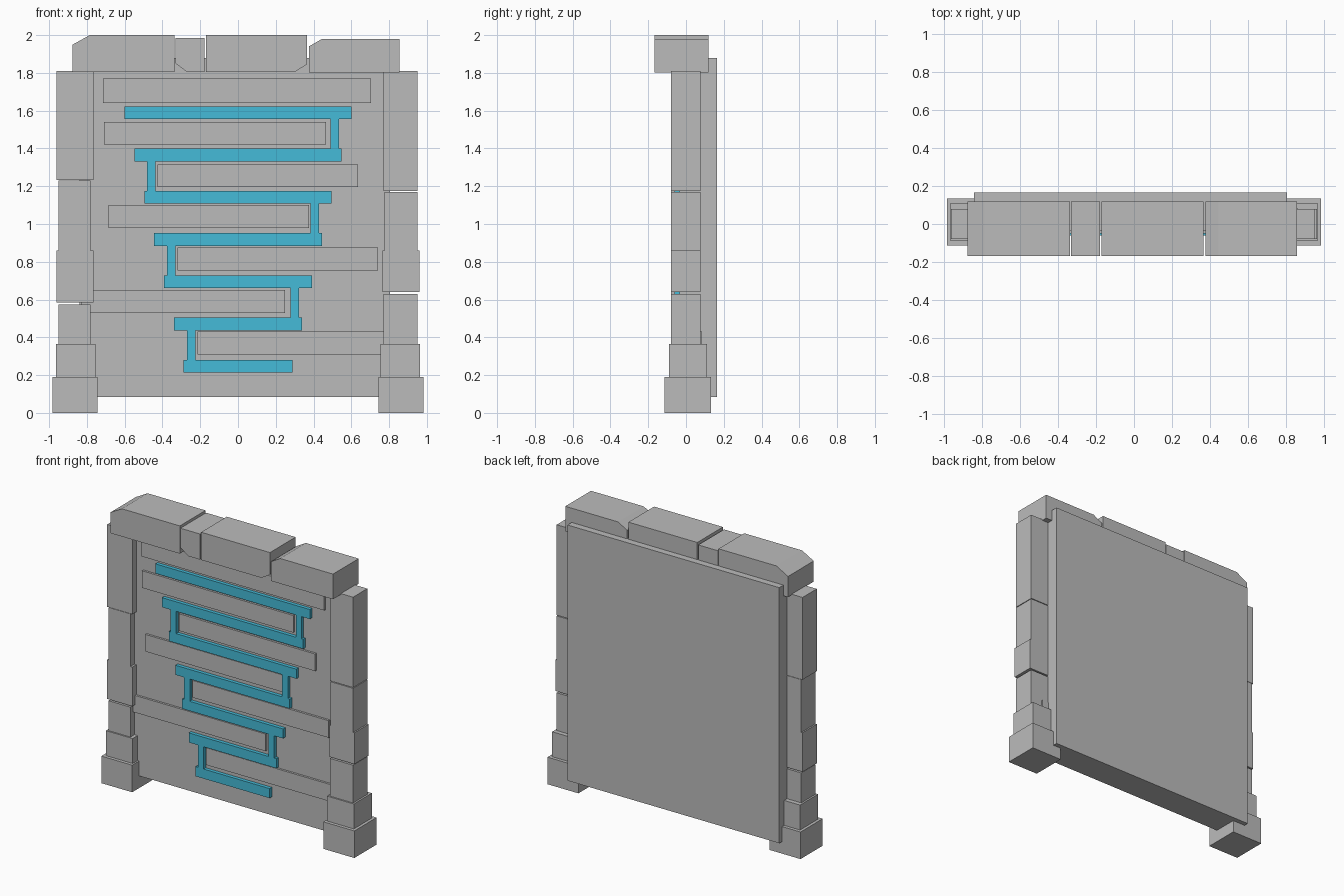
import bpy
import bmesh

cube = bpy.data.objects.get("Cube")
if cube:
    bpy.data.objects.remove(cube, do_unlink=True)


def material(name, color):
    mat = bpy.data.materials.new(name)
    mat.use_nodes = True
    mat.diffuse_color = color
    mat.node_tree.nodes["Principled BSDF"].inputs["Base Color"].default_value = color
    return mat


STONE = material("grey stone", (0.5, 0.5, 0.5, 1))
GLOW = material("bright cyan", (0.06, 0.5, 0.69, 1))


def prism(name, outline, y0, y1, mat):
    """Extrude an x-z outline from y0 (front) to y1 (back)."""
    bm = bmesh.new()
    face = bm.faces.new([bm.verts.new((x, y0, z)) for x, z in outline])
    extruded = bmesh.ops.extrude_face_region(bm, geom=[face])["geom"]
    verts = [v for v in extruded if isinstance(v, bmesh.types.BMVert)]
    bmesh.ops.translate(bm, verts=verts, vec=(0, y1 - y0, 0))
    bmesh.ops.recalc_face_normals(bm, faces=bm.faces)
    mesh = bpy.data.meshes.new(name)
    bm.to_mesh(mesh)
    bm.free()
    mesh.materials.append(mat)
    obj = bpy.data.objects.new(name, mesh)
    bpy.context.collection.objects.link(obj)
    return obj


def box(name, x0, x1, z0, z1, y0, y1, mat=STONE):
    return prism(name, [(x0, z0), (x1, z0), (x1, z1), (x0, z1)], y0, y1, mat)


# Main wall slab
box("wall_slab", -0.84, 0.805, 0.085, 1.88, -0.035, 0.165)

# Pillar feet, shared by both sides
for side, s in (("left", 1), ("right", -1)):
    for part, inner, outer, z0, z1, y0, y1 in (
            ("foot", 0.743, 0.983, 0, 0.19, -0.113, 0.133),
            ("plinth", 0.755, 0.963, 0.19, 0.365, -0.09, 0.11)):
        xs = sorted((s * inner, s * outer))
        box(f"{side}_{part}", *xs, z0, z1, y0, y1)

# Stacked pillar blocks: inner and outer x, bottom and top
stacks = {
    ("left", 1): [(0.77, 0.95, 0.365, 0.63), (0.765, 0.96, 0.64, 0.86),
                  (0.775, 0.95, 0.86, 1.17), (0.77, 0.95, 1.175, 1.81)],
    ("right", -1): [(0.78, 0.95, 0.365, 0.575), (0.765, 0.96, 0.585, 0.86),
                    (0.78, 0.95, 0.86, 1.23), (0.765, 0.96, 1.232, 1.81)],
}
for (side, s), blocks in stacks.items():
    for i, (inner, outer, z0, z1) in enumerate(blocks, 1):
        xs = sorted((s * inner, s * outer))
        box(f"{side}_pillar_block_{i}", *xs, z0, z1, -0.08, 0.078)

# Capstones with chipped corners
caps = [
    [(-0.875, 1.805), (-0.335, 1.805), (-0.335, 2), (-0.785, 2), (-0.875, 1.95)],
    [(-0.27, 1.805), (-0.178, 1.805), (-0.178, 1.985), (-0.33, 1.985), (-0.33, 1.85)],
    [(-0.17, 1.805), (0.3, 1.805), (0.365, 1.845), (0.365, 2), (-0.17, 2)],
    [(0.375, 1.803), (0.855, 1.803), (0.855, 1.98), (0.445, 1.98), (0.375, 1.94)],
]
for i, outline in enumerate(caps, 1):
    prism(f"capstone_{i}", outline, -0.167, 0.118, STONE)

# Raised stone planks, running through the slab
planks = [(-0.715, 0.705, 1.64), (-0.71, 0.465, 1.42), (-0.425, 0.635, 1.195),
          (-0.685, 0.375, 0.98), (-0.32, 0.74, 0.755), (-0.83, 0.25, 0.53),
          (-0.215, 0.86, 0.31)]
for i, (x0, x1, z0) in enumerate(planks, 1):
    top = z0 + (0.13 if i == 1 else 0.12)
    box(f"plank_{i}", x0, x1, z0, top, -0.05, 0.084)

# Cyan zigzag: shrinking bars joined by links on alternating ends
PITCH, HEIGHT = 0.2235, 0.067
for i in range(7):
    half = 0.6 - 0.052 * i
    z0 = 1.555 - PITCH * i
    box(f"cyan_bar_{i + 1}", -half, half, z0, z0 + HEIGHT, -0.06, 0, GLOW)
    if i < 6:
        s = 1 if i % 2 == 0 else -1
        centre = s * (0.513 - 0.053 * i)
        box(f"cyan_link_{i + 1}", centre - 0.022, centre + 0.022,
            z0 - PITCH + HEIGHT, z0, -0.06, 0, GLOW)
